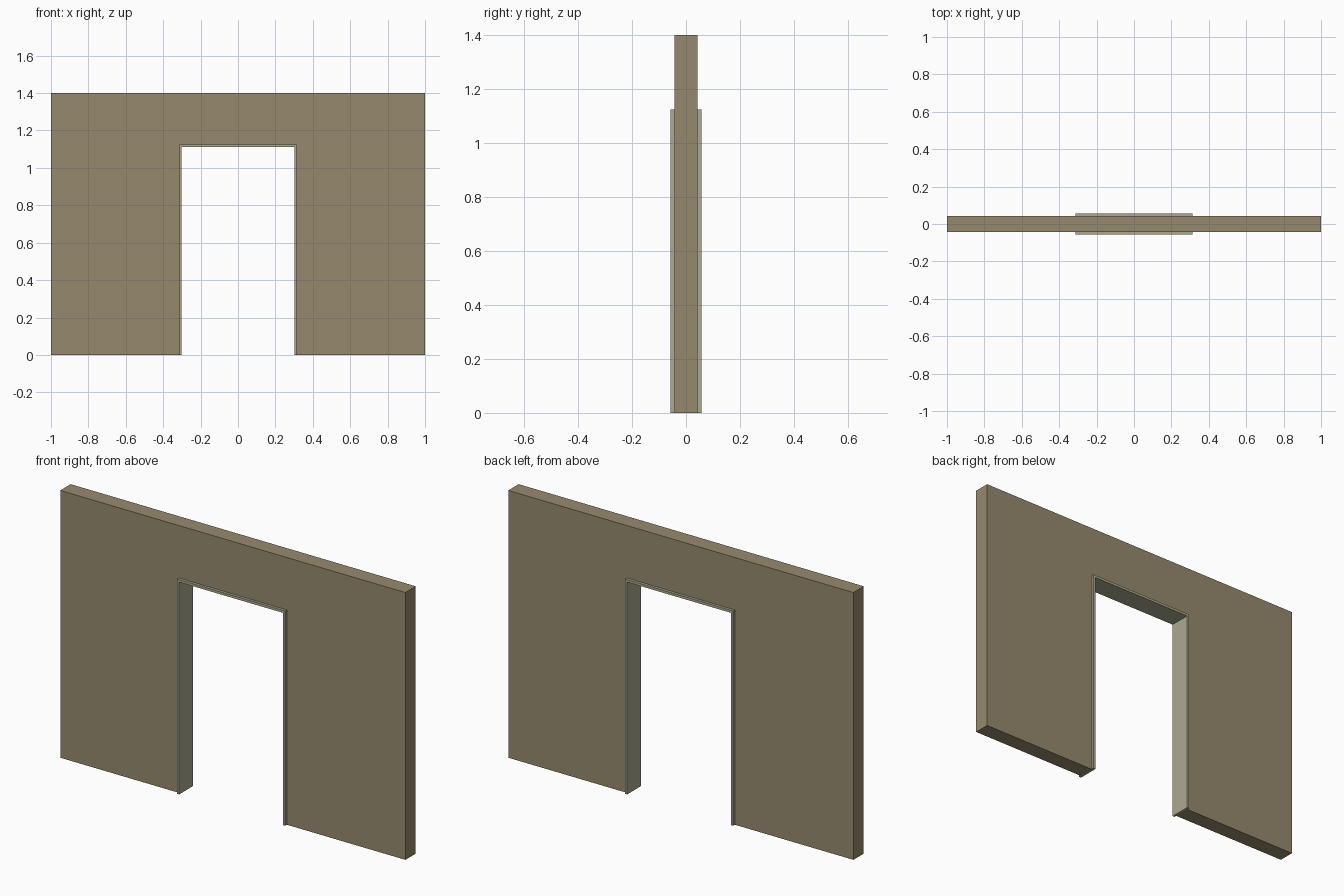
import bpy, bmesh

if "Cube" in bpy.data.objects:
    bpy.data.objects.remove(bpy.data.objects["Cube"])

def material(name, rgb):
    m = bpy.data.materials.new(name)
    m.diffuse_color = (*rgb, 1)
    m.use_nodes = True
    m.node_tree.nodes["Principled BSDF"].inputs["Base Color"].default_value = m.diffuse_color
    return m

WALL = material("tan_wall", (0.305, 0.254, 0.156))
FRAME = material("pale_frame", (0.413, 0.402, 0.275))

HALF_W, TOP = 1.0, 1.4           # wall extents
OUT_X, OUT_Z = 0.313, 1.125      # frame outer edge
IN_X, IN_Z = 0.301, 1.112        # clear opening
WALL_Y, FRAME_Y = 0.043, 0.057   # half depths

def prism(name, outline, half_y, mat):
    """Extrude an x/z outline through the depth, centred on y = 0."""
    bm = bmesh.new()
    face = bm.faces.new([bm.verts.new((x, -half_y, z)) for x, z in outline])
    ext = bmesh.ops.extrude_face_region(bm, geom=[face])
    moved = [v for v in ext["geom"] if isinstance(v, bmesh.types.BMVert)]
    bmesh.ops.translate(bm, verts=moved, vec=(0, 2 * half_y, 0))
    bmesh.ops.recalc_face_normals(bm, faces=bm.faces)
    me = bpy.data.meshes.new(name)
    bm.to_mesh(me)
    bm.free()
    me.materials.append(mat)
    ob = bpy.data.objects.new(name, me)
    bpy.context.collection.objects.link(ob)
    return ob

def rect(x0, x1, z0, z1):
    return [(x0, z0), (x1, z0), (x1, z1), (x0, z1)]

# Wall panels either side of the doorway, and the panel above it
prism("left_wall", rect(-HALF_W, -OUT_X, 0, TOP), WALL_Y, WALL)
prism("right_wall", rect(OUT_X, HALF_W, 0, TOP), WALL_Y, WALL)
prism("lintel_wall", rect(-OUT_X, OUT_X, OUT_Z, TOP), WALL_Y, WALL)

# Door frame: one thin U-shaped lining standing proud of both wall faces
prism("door_frame", [(-OUT_X, 0), (-IN_X, 0), (-IN_X, IN_Z), (IN_X, IN_Z),
                     (IN_X, 0), (OUT_X, 0), (OUT_X, OUT_Z), (-OUT_X, OUT_Z)],
      FRAME_Y, FRAME)
